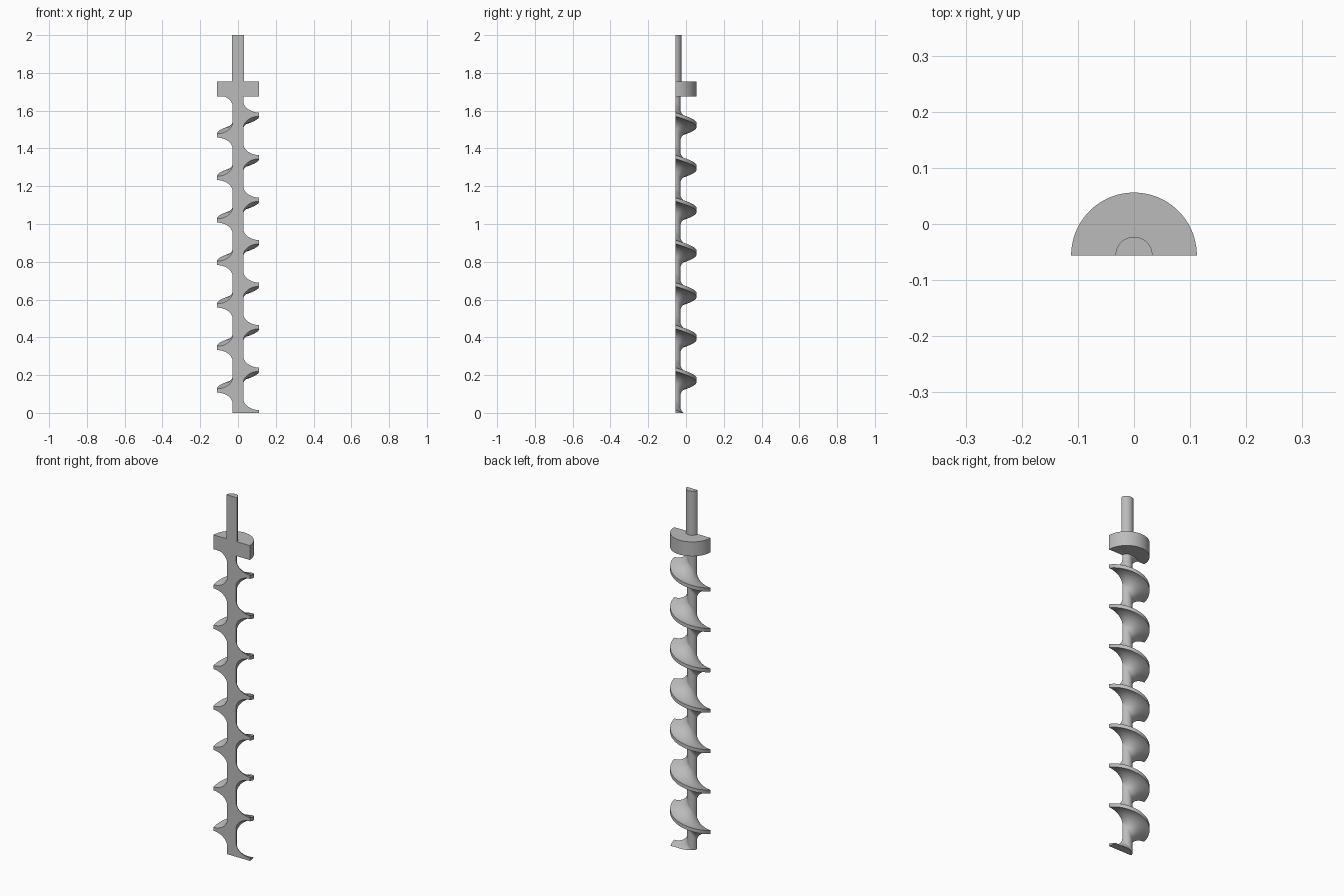
import bpy
import bmesh
import math

if "Cube" in bpy.data.objects:
    bpy.data.objects.remove(bpy.data.objects["Cube"], do_unlink=True)

R = 0.112            # outer radius of flight and collar
CORE = 0.028         # radius of the threaded core
SHAFT = 0.033        # radius of the drive shaft
AXIS_Y = -R / 2      # the cut plane passes through the axis
PITCH = 0.225
START = 0.005        # height of the flight's middle at the lowest turn
RIM = 0.01           # half thickness of the rim
ROOT = 0.065         # height of the curved root
STEPS = 40
CURVE = 12

grey = bpy.data.materials.new("steel grey")
grey.use_nodes = True
grey.diffuse_color = (0.5, 0.5, 0.5, 1)
grey.node_tree.nodes["Principled BSDF"].inputs["Base Color"].default_value = (0.5, 0.5, 0.5, 1)


def finish(name, bm):
    bmesh.ops.recalc_face_normals(bm, faces=bm.faces)
    mesh = bpy.data.meshes.new(name)
    bm.to_mesh(mesh)
    bm.free()
    mesh.materials.append(grey)
    obj = bpy.data.objects.new(name, mesh)
    bpy.context.collection.objects.link(obj)
    bpy.ops.object.select_all(action="DESELECT")
    obj.select_set(True)
    bpy.context.view_layer.objects.active = obj
    bpy.ops.object.shade_smooth_by_angle(angle=math.radians(30))
    return obj


def half_cylinder(name, radius, z0, z1, segments=48):
    bm = bmesh.new()
    arc = [math.pi * i / segments for i in range(segments + 1)]
    base = bm.faces.new([bm.verts.new((radius * math.cos(a), AXIS_Y + radius * math.sin(a), z0))
                         for a in arc])
    top = bmesh.ops.extrude_face_region(bm, geom=[base], use_keep_orig=True)["geom"]
    verts = [v for v in top if isinstance(v, bmesh.types.BMVert)]
    bmesh.ops.translate(bm, verts=verts, vec=(0, 0, z1 - z0))
    return finish(name, bm)


def clip(bm, z, direction):
    geom = bm.verts[:] + bm.edges[:] + bm.faces[:]
    bmesh.ops.bisect_plane(bm, geom=geom, dist=1e-6, plane_co=(0, 0, z),
                           plane_no=(0, 0, direction), clear_outer=True)
    rim = [e for e in bm.edges if e.is_boundary]
    if rim:
        bmesh.ops.holes_fill(bm, edges=rim, sides=0)


# Flight section: thin at the rim, sweeping up and down into the core
angles = [math.pi / 2 * i / CURVE for i in range(CURVE + 1)]
upper = [(R - (R - CORE + 0.001) * math.sin(a), RIM + ROOT * (1 - math.cos(a))) for a in angles]
section = upper + [(r, -z) for r, z in reversed(upper)]
count = len(section)


def flight_turn(index):
    bm = bmesh.new()
    rings = []
    for s in range(STEPS + 1):
        t = math.pi * s / STEPS
        mid = START + PITCH * (index - t / math.tau)
        rings.append([bm.verts.new((r * math.cos(t), AXIS_Y + r * math.sin(t), mid + z))
                      for r, z in section])
    for a, b in zip(rings, rings[1:]):
        for i in range(count):
            j = (i + 1) % count
            bm.faces.new((a[i], a[j], b[j], b[i]))
    # flat ends on the cut plane
    for ring in (rings[0], rings[-1]):
        for i in range(CURVE):
            bm.faces.new((ring[i], ring[i + 1], ring[count - 2 - i], ring[count - 1 - i]))
    clip(bm, 0, -1)
    clip(bm, 1.7, 1)
    finish(f"flight_turn_{index + 1}", bm)


half_cylinder("core", CORE, 0, 1.675)
half_cylinder("collar", R, 1.675, 1.755, 64)
half_cylinder("drive_shaft", SHAFT, 1.755, 2)
for k in range(9):
    flight_turn(k)
